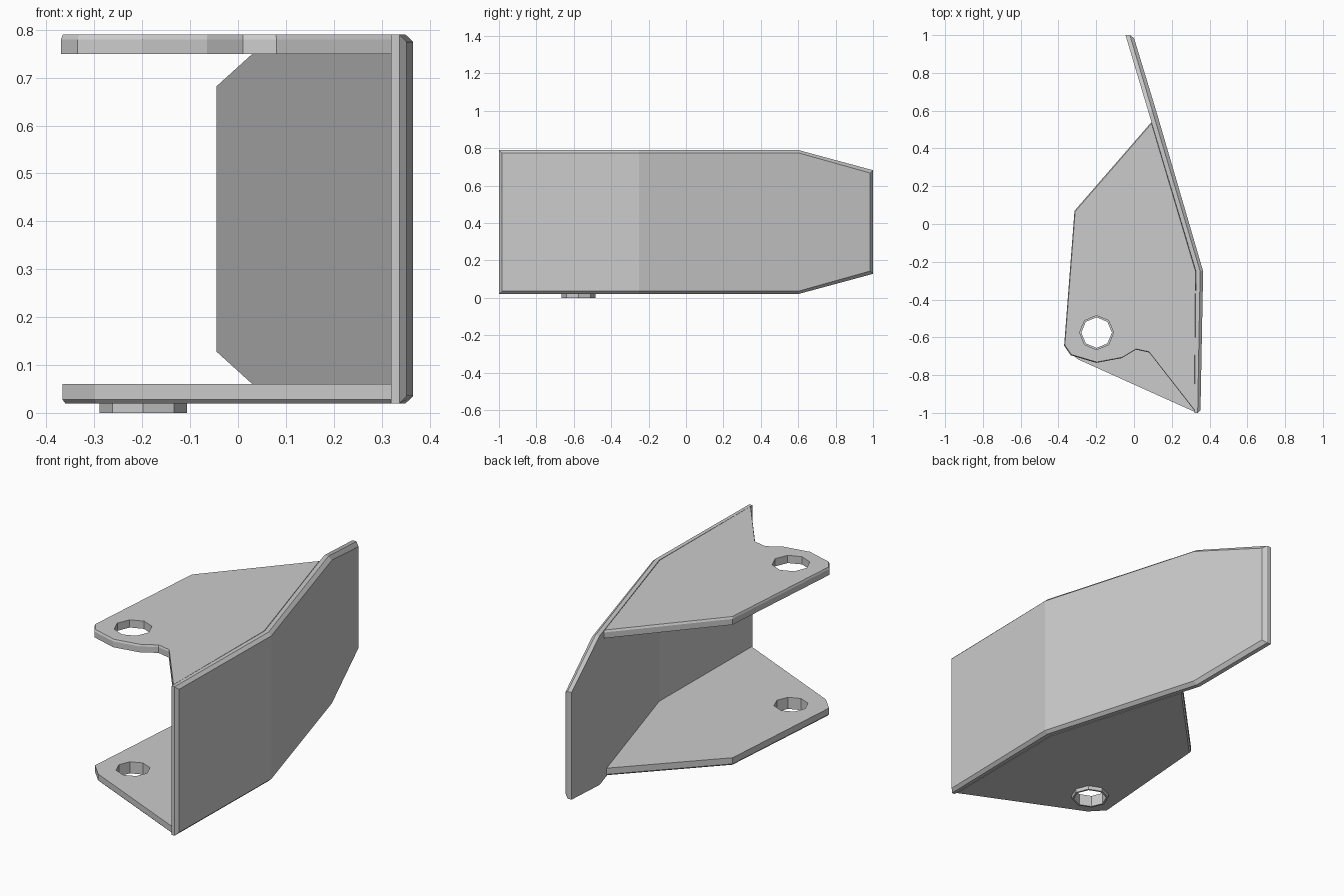
import bpy, bmesh, math

if "Cube" in bpy.data.objects:
    bpy.data.objects.remove(bpy.data.objects["Cube"])


def make_object(name, bm):
    bmesh.ops.recalc_face_normals(bm, faces=bm.faces)
    mesh = bpy.data.meshes.new(name)
    bm.to_mesh(mesh)
    bm.free()
    obj = bpy.data.objects.new(name, mesh)
    bpy.context.collection.objects.link(obj)
    return obj


def loft(name, rings, cap=None, cyclic=False):
    """Join matching rings of points; cap lists the index faces of both ends."""
    bm = bmesh.new()
    vs = [[bm.verts.new(p) for p in r] for r in rings]
    n = len(rings[0])
    pairs = list(zip(vs, vs[1:])) + ([(vs[-1], vs[0])] if cyclic else [])
    for a, b in pairs:
        for i in range(n):
            j = (i + 1) % n
            bm.faces.new((a[i], a[j], b[j], b[i]))
    if not cyclic:
        for ring in (vs[0], vs[-1]):
            for face in cap or [range(n)]:
                bm.faces.new([ring[i] for i in face])
    return make_object(name, bm)


HOLE = (-0.198, -0.575)


def octagon(r, z):
    return [(HOLE[0] + r * math.cos(k * math.pi / 4),
             HOLE[1] + r * math.sin(k * math.pi / 4), z) for k in range(8)]


def layer(outline, z, shrink=1.0):
    cx, cy = 0.05, -0.3
    return [(cx + (x - cx) * shrink, cy + (y - cy) * shrink, z) for x, y in outline]


def drill(obj, r):
    cutter = loft("hole_cutter", [octagon(r, -0.5), octagon(r, 1.5)])
    cutter.hide_render = True
    mod = obj.modifiers.new("hole", 'BOOLEAN')
    mod.object = cutter
    mod.solver = 'EXACT'
    dg = bpy.context.evaluated_depsgraph_get()
    mesh = bpy.data.meshes.new_from_object(obj.evaluated_get(dg))
    obj.modifiers.clear()
    obj.data = mesh
    bpy.data.objects.remove(cutter)


# Bent side panel: three depth layers, outermost one inset as a chamfer
def panel_ring(xs, inset):
    ys = (-1 + inset, -0.25, 0.6, 1 - inset)
    half = [h - inset for h in (0.385, 0.385, 0.385, 0.277)]
    zc = 0.405
    low = [(x, y, zc - h) for x, y, h in zip(xs, ys, half)]
    top = [(x, y, zc + h) for x, y, h in zip(xs, ys, half)]
    return low + top[::-1]


def bend(front, corner, back):
    return (front, corner, corner + (back - corner) * 0.68, back)


loft("side_panel",
     [panel_ring(bend(0.320, 0.328, -0.045), 0),
      panel_ring(bend(0.337, 0.350, -0.022), 0),
      panel_ring(bend(0.352, 0.366, 0.000), 0.015)],
     cap=[(i, i + 1, 6 - i, 7 - i) for i in range(3)])

# Upper flange with a scalloped front edge
upper = [(-0.315, 0.07), (0.093, 0.54), (0.328, -0.25), (0.322, -0.99),
         (0.08, -0.68), (0.01, -0.665), (-0.065, -0.71), (-0.2, -0.735),
         (-0.335, -0.695), (-0.37, -0.645)]
plate = loft("upper_flange", [layer(upper, 0.75), layer(upper, 0.78),
                              layer(upper, 0.79, 0.99)])
drill(plate, 0.09)

# Lower flange with a straight front edge
lower = [(-0.313, 0.065), (0.105, 0.5), (0.328, -0.25), (0.322, -0.995),
         (-0.30, -0.715), (-0.367, -0.645)]
plate = loft("lower_flange", [layer(lower, 0.02, 0.985), layer(lower, 0.028),
                              layer(lower, 0.06)])
drill(plate, 0.081)

# Thin collar under the lower hole
loft("hole_collar", [octagon(0.091, 0), octagon(0.091, 0.025),
                     octagon(0.081, 0.025), octagon(0.081, 0)], cyclic=True)
